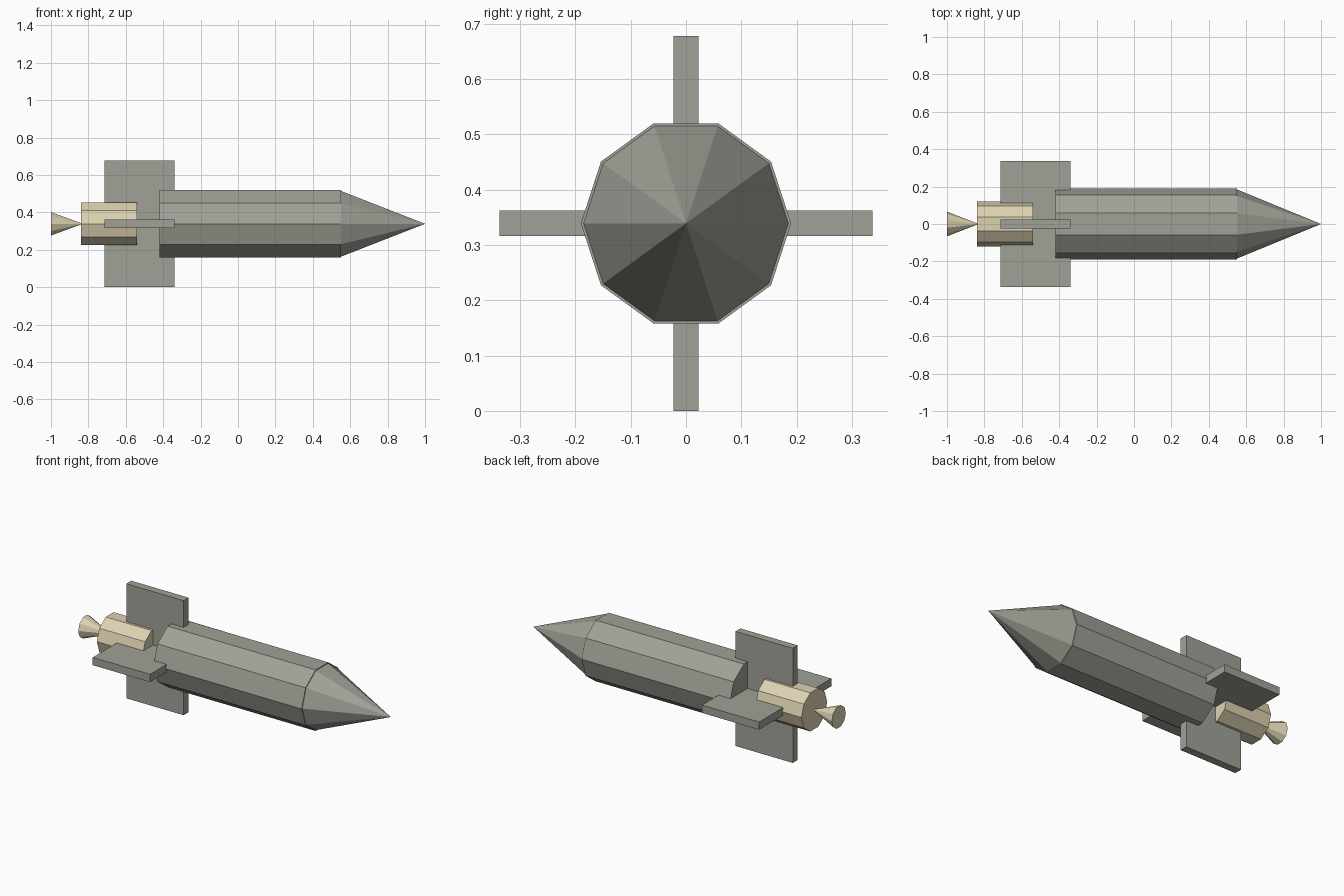
import bpy
import math

AXIS_Z = 0.339
SIDES = 10

cube = bpy.data.objects.get("Cube")
if cube:
    bpy.data.objects.remove(cube, do_unlink=True)


def make_material(name, color):
    mat = bpy.data.materials.new(name)
    mat.use_nodes = True
    mat.diffuse_color = color
    mat.node_tree.nodes["Principled BSDF"].inputs["Base Color"].default_value = color
    return mat


grey = make_material("grey green", (0.35, 0.36, 0.31, 1))
sand = make_material("pale sand", (0.72, 0.64, 0.44, 1))


def finish(name, mat):
    obj = bpy.context.object
    obj.name = name
    obj.data.materials.append(mat)
    bpy.ops.object.transform_apply(location=False, rotation=True, scale=True)
    return obj


def tapered(name, x0, x1, r0, r1, mat):
    """Ten-sided solid along x, with corners on the y axis."""
    bpy.ops.mesh.primitive_cone_add(
        vertices=SIDES, radius1=r0, radius2=r1, depth=x1 - x0,
        location=((x0 + x1) / 2, 0, AXIS_Z), rotation=(0, math.pi / 2, 0))
    return finish(name, mat)


def plate(name, x0, x1, size_y, size_z, mat):
    bpy.ops.mesh.primitive_cube_add(size=1, location=((x0 + x1) / 2, 0, AXIS_Z))
    bpy.context.object.scale = (x1 - x0, size_y, size_z)
    return finish(name, mat)


# Body and slightly narrower nose
tapered("body", -0.42, 0.55, 0.19, 0.19, grey)
tapered("nose_cone", 0.55, 1.0, 0.185, 0, grey)

# Engine and flared nozzle
tapered("engine", -0.84, -0.54, 0.12, 0.12, sand)
tapered("nozzle", -1.0, -0.83, 0.066, 0, sand)

# Crossed tail fins
plate("vertical_fin", -0.715, -0.34, 0.046, 0.678, grey)
plate("horizontal_fin", -0.715, -0.34, 0.674, 0.046, grey)
